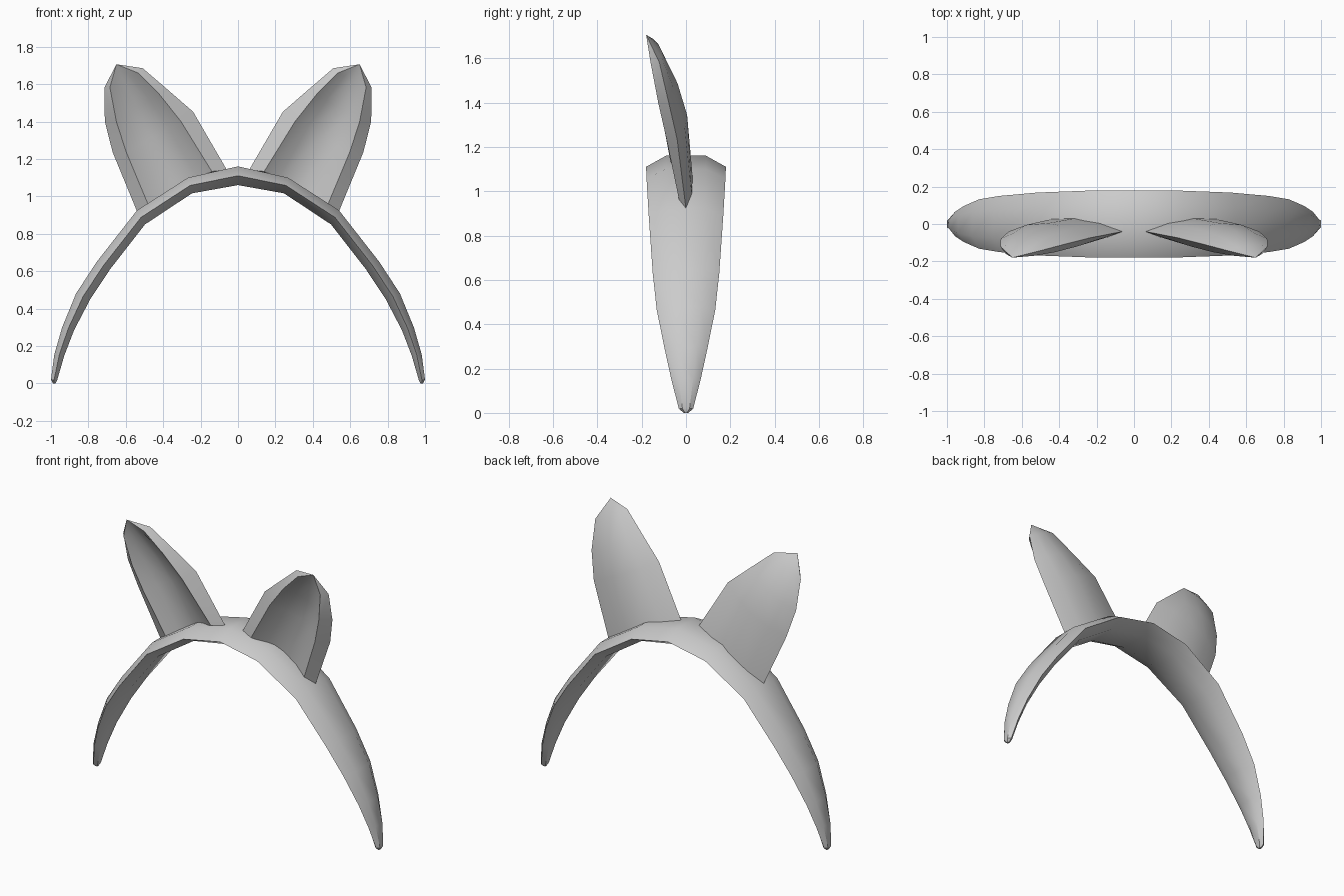
import bpy, bmesh, math
from mathutils import Vector

if "Cube" in bpy.data.objects:
    bpy.data.objects.remove(bpy.data.objects["Cube"])


def loft(name, rings, tip=None):
    """Skin a list of closed rings, cap the start, close the end with a cap or a tip."""
    bm = bmesh.new()
    loops = [[bm.verts.new(p) for p in r] for r in rings]
    n = len(loops[0])
    for a, b in zip(loops, loops[1:]):
        for i in range(n):
            j = (i + 1) % n
            bm.faces.new((a[i], a[j], b[j], b[i]))
    bm.faces.new(loops[0])
    if tip is None:
        bm.faces.new(loops[-1])
    else:
        t = bm.verts.new(tip)
        for i in range(n):
            bm.faces.new((loops[-1][i], loops[-1][(i + 1) % n], t))
    bmesh.ops.recalc_face_normals(bm, faces=bm.faces)
    me = bpy.data.meshes.new(name)
    bm.to_mesh(me)
    bm.free()
    me.shade_smooth()
    me.set_sharp_from_angle(angle=math.radians(38))
    ob = bpy.data.objects.new(name, me)
    bpy.context.collection.objects.link(ob)
    return ob


# Headband: stations from the crown to one end
# (outer x, outer z, inner x, inner z, half width)
half = [
    (0, 1.16, 0, 1.06, 0.18),
    (0.267, 1.10, 0.246, 1.016, 0.178),
    (0.54, 0.925, 0.497, 0.85, 0.168),
    (0.755, 0.65, 0.684, 0.61, 0.15),
    (0.866, 0.48, 0.79, 0.45, 0.132),
    (0.94, 0.30, 0.877, 0.283, 0.097),
    (0.982, 0.155, 0.93, 0.145, 0.066),
    (1.0, 0.02, 0.967, 0.016, 0.032),
    (0.99, 0.0, 0.975, 0.0, 0.010),
]
stations = [(-a, b, -c, d, w) for a, b, c, d, w in half[:0:-1]] + half
rings = []
for ox, oz, ix, iz, w in stations:
    mx, mz, f = (ox + ix) / 2, (oz + iz) / 2, w / 2
    rings.append([(mx, -w, mz), (ox, -f, oz), (ox, f, oz),
                  (mx, w, mz), (ix, f, iz), (ix, -f, iz)])
loft("headband", rings)

# Ear: inner silhouette, inner rim, outer rim, outer silhouette, back depth
levels = [
    ((0.06, -0.04, 1.142), (0.14, -0.07, 1.133),
     (0.48, -0.03, 0.955), (0.54, 0.0, 0.92), 0.033),
    ((0.24, -0.075, 1.452), (0.305, -0.12, 1.40),
     (0.597, -0.088, 1.235), (0.67, -0.04, 1.235), 0.005),
    ((0.378, -0.11, 1.572), (0.42, -0.15, 1.545),
     (0.65, -0.125, 1.398), (0.712, -0.078, 1.40), -0.038),
    ((0.51, -0.145, 1.685), (0.535, -0.17, 1.66),
     (0.685, -0.16, 1.582), (0.715, -0.12, 1.58), -0.11),
]


def bow(a, b, y_mid):
    """Three points between a and b, bowed to depth y_mid at the middle."""
    a, b = Vector(a), Vector(b)
    bulge = y_mid - (a.y + b.y) / 2
    pts = []
    for t in (0.22, 0.5, 0.78):
        p = a.lerp(b, t)
        p.y += bulge * 4 * t * (1 - t)
        pts.append(p)
    return pts


ear_rings = []
for si, ri, ro, so, back in levels:
    ear_rings.append([si, ri] + bow(ri, ro, back - 0.03) + [ro, so] + bow(so, si, back))

for side, sx in (("right", 1), ("left", -1)):
    loft(f"{side}_ear",
         [[(sx * p[0], p[1], p[2]) for p in r] for r in ear_rings],
         (sx * 0.65, -0.18, 1.706))
